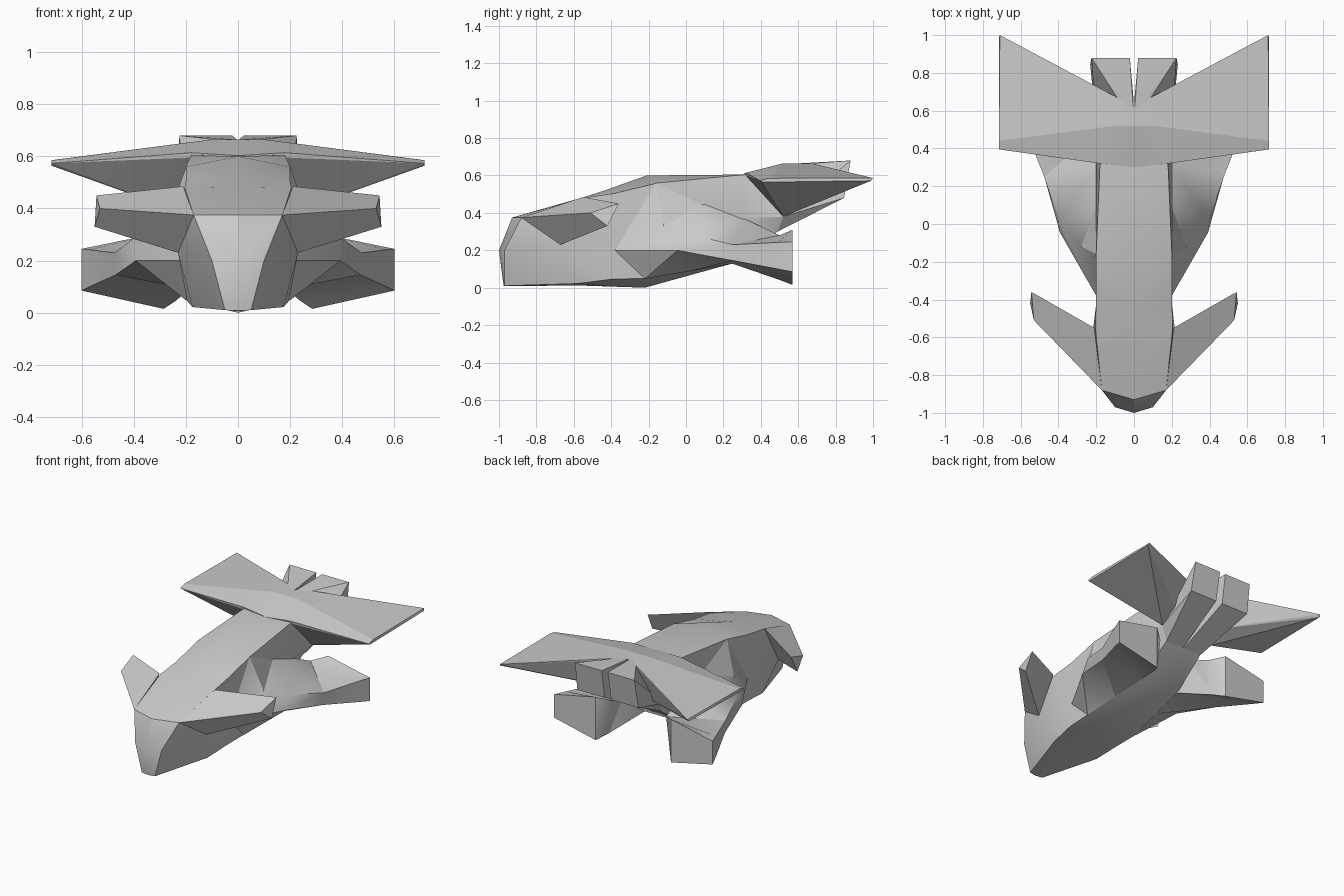
import bpy, bmesh, math

if "Cube" in bpy.data.objects:
    bpy.data.objects.remove(bpy.data.objects["Cube"])


def finish(name, bm, angle=30):
    """Mirror a half mesh across x = 0, weld it and make the object."""
    bmesh.ops.delete(bm, geom=[f for f in bm.faces if all(abs(v.co.x) < 1e-5 for v in f.verts)],
                     context='FACES_ONLY')
    dup = bmesh.ops.duplicate(bm, geom=bm.verts[:] + bm.edges[:] + bm.faces[:])["geom"]
    for v in (g for g in dup if isinstance(g, bmesh.types.BMVert)):
        v.co.x *= -1
    bmesh.ops.reverse_faces(bm, faces=[g for g in dup if isinstance(g, bmesh.types.BMFace)])
    bmesh.ops.remove_doubles(bm, verts=bm.verts, dist=1e-4)
    bmesh.ops.recalc_face_normals(bm, faces=bm.faces)
    me = bpy.data.meshes.new(name)
    bm.to_mesh(me)
    bm.free()
    ob = bpy.data.objects.new(name, me)
    bpy.context.collection.objects.link(ob)
    bpy.ops.object.select_all(action='DESELECT')
    ob.select_set(True)
    bpy.context.view_layer.objects.active = ob
    bpy.ops.object.shade_smooth_by_angle(angle=math.radians(angle))
    return ob


def hull(name, points, angle=30):
    """Mirrored convex block from its corner points."""
    bm = bmesh.new()
    for p in points:
        bm.verts.new(p)
    res = bmesh.ops.convex_hull(bm, input=bm.verts)
    junk = {g for g in res["geom_interior"] + res["geom_unused"] if isinstance(g, bmesh.types.BMVert)}
    bmesh.ops.delete(bm, geom=list(junk), context='VERTS')
    bmesh.ops.dissolve_limit(bm, angle_limit=0.03, verts=bm.verts, edges=bm.edges)
    return finish(name, bm, angle)


def loft(name, sections, closed, tips=(None, None)):
    """Mirrored skin over half sections; ends are fanned to a tip or capped flat."""
    bm = bmesh.new()
    rows = [[bm.verts.new(p) for p in s] for s in sections]
    n = len(rows[0])
    for a, b in zip(rows, rows[1:]):
        for i in range(n if closed else n - 1):
            j = (i + 1) % n
            if closed:
                bm.faces.new((a[i], a[j], b[i]))
                bm.faces.new((a[j], b[j], b[i]))
            else:
                bm.faces.new((a[i], a[j], b[j], b[i]))
    for row, tip in zip((rows[0], rows[-1]), tips):
        if tip:
            t = bm.verts.new(tip)
            for a, b in zip(row, row[1:]):
                bm.faces.new((a, b, t))
        else:
            bm.faces.new(row)
    return finish(name, bm)


# central body: top centre, top edge, side, chine, belly centre
loft("body", [
    [(0, -.93, .375), (.17, -.88, .375), (.1, -.97, .2), (.05, -.97, .01), (0, -.975, .008)],
    [(0, -.55, .483), (.205, -.55, .48), (.23, -.67, .23), (.175, -.58, .022), (0, -.58, .012)],
    [(0, -.42, .525), (.2, -.38, .505), (.2, -.42, .22), (.195, -.4, .045), (0, -.4, .006)],
    [(0, -.21, .6), (.2, -.15, .56), (.2, -.3, .22), (.2, -.22, .05), (0, -.22, 0)],
    [(0, .3, .602), (.18, .32, .605), (.2, .3, .37), (.15, .25, .13), (0, .25, .13)],
    [(0, .52, .62), (.12, .52, .61), (.2, .52, .38), (.14, .49, .3), (0, .49, .3)],
], False, ((0, -1, .2), (0, .58, .5)))

# front winglets
hull("front_winglets", [
    (.17, -.88, .375), (.21, -.55, .485), (.23, -.67, .23),
    (.53, -.51, .4), (.543, -.36, .45), (.55, -.42, .33)])

# rear side pods: top inner, top outer, bottom outer, bottom inner
loft("side_pods", [
    [(.2, -.16, .56), (.28, -.12, .33), (.2, -.38, .2), (.2, -.22, .048)],
    [(.195, .1, .45), (.4, .02, .285), (.392, -.045, .2), (.172, .02, .088)],
    [(.195, .32, .365), (.475, .25, .23), (.47, .25, .145), (.14, .25, .128)],
    [(.2, .5, .28), (.57, .49, .242), (.57, .49, .1), (.24, .49, .045)],
    [(.285, .57, .31), (.6, .57, .245), (.6, .57, .085), (.285, .57, .015)],
], True, ((.2, -.38, .2), None))

# rear wing
hull("rear_wing", [
    (0, .3, .603), (.18, .32, .614), (0, .52, .665), (.1, .52, .665),
    (0, .622, .665), (.09, .67, .665), (0, .52, .4), (.2, .52, .38),
    (.715, .395, .573), (.715, .44, .585), (.715, .41, .564), (.715, .99, .572), (.71, 1, .586)], 10)

# twin exhaust nozzles
hull("exhaust_nozzles", [
    (.003, .49, .3), (.14, .49, .3), (.2, .52, .38), (.003, .59, .664), (.003, .67, .664), (.09, .67, .664),
    (.022, .88, .68), (.225, .88, .68), (.025, .845, .48), (.232, .845, .48)])
